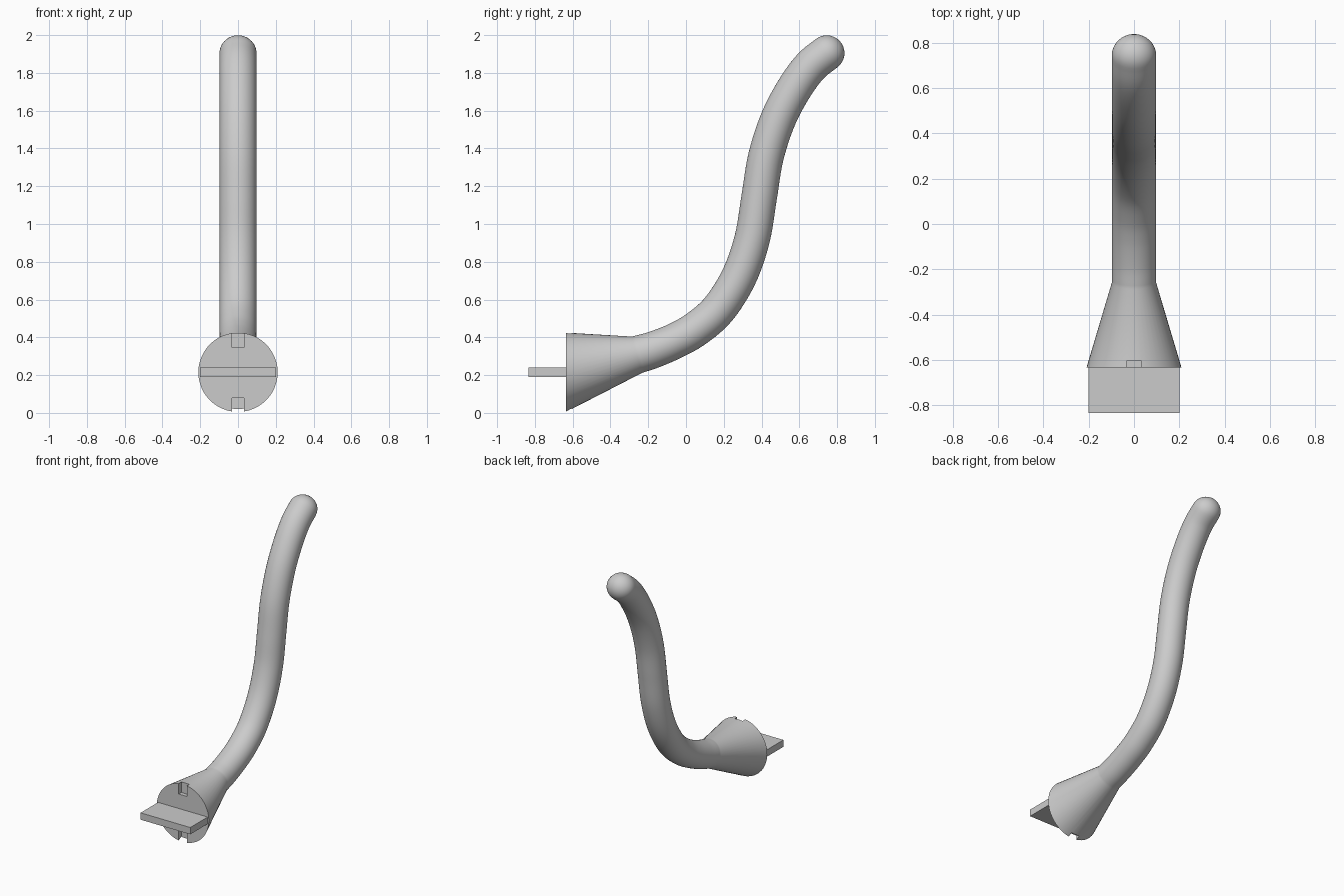
import bpy, bmesh
from math import sin, cos, pi
from mathutils import Vector

cube = bpy.data.objects.get("Cube")
if cube:
    bpy.data.objects.remove(cube, do_unlink=True)

grey = bpy.data.materials.new("plain grey")
grey.use_nodes = True
colour = (0.6, 0.6, 0.6, 1)
grey.diffuse_color = colour
grey.node_tree.nodes["Principled BSDF"].inputs["Base Color"].default_value = colour

SIDES = 48


def make_object(name, bm):
    bmesh.ops.recalc_face_normals(bm, faces=bm.faces)
    mesh = bpy.data.meshes.new(name)
    bm.to_mesh(mesh)
    bm.free()
    mesh.materials.append(grey)
    obj = bpy.data.objects.new(name, mesh)
    bpy.context.collection.objects.link(obj)
    return obj


def box(name, low, high):
    low, high = Vector(low), Vector(high)
    bm = bmesh.new()
    bmesh.ops.create_cube(bm, size=1)
    for v in bm.verts:
        v.co = v.co * (high - low) + (low + high) / 2
    return make_object(name, bm)


def ring(bm, centre, tangent, rx, rn):
    """Ellipse of vertices across the path, which lies in the y-z plane."""
    normal = Vector((0, -tangent.z, tangent.y)).normalized()
    angles = [2 * pi * i / SIDES for i in range(SIDES)]
    return [bm.verts.new(centre + Vector((rx * cos(a), 0, 0)) + normal * rn * sin(a))
            for a in angles]


def catmull(p0, p1, p2, p3, t):
    return 0.5 * (2 * p1 + (p2 - p0) * t + (2 * p0 - 5 * p1 + 4 * p2 - p3) * t ** 2
                  + (3 * p1 - p0 - 3 * p2 + p3) * t ** 3)


# Centre line of the curved handle, as (y, z)
points = [(-0.26, 0.308), (-0.17, 0.335), (-0.05, 0.385), (0.057, 0.447),
          (0.173, 0.55), (0.28, 0.72), (0.35, 0.92), (0.387, 1.14),
          (0.424, 1.36), (0.49, 1.56), (0.59, 1.74), (0.745, 1.907)]
points[-2:] = [(0.575, 1.72), (0.66, 1.835), (0.745, 1.905)]
path = [Vector((0, y, z)) for y, z in points]
ends = [2 * path[0] - path[1]] + path + [2 * path[-1] - path[-2]]
STEPS = 6
centres = [catmull(*ends[i:i + 4], s / STEPS)
           for i in range(len(path) - 1) for s in range(STEPS)] + [path[-1]]

# Flared socket and handle in one skin
RX, RN = 0.098, 0.094
bm = bmesh.new()
rings = [ring(bm, Vector((0, -0.635, 0.215)), Vector((0, 1, 0)), 0.21, 0.21)]
for i, c in enumerate(centres):
    tangent = centres[min(i + 1, len(centres) - 1)] - centres[max(i - 1, 0)]
    rn = RN + 0.006 * max(0, 1 - i / 12)
    rings.append(ring(bm, c, tangent, RX, rn))

# Rounded tip
tangent = (centres[-1] - centres[-2]).normalized()
for k in range(1, 9):
    a = k / 8 * 1.48
    rings.append(ring(bm, centres[-1] + tangent * 0.094 * sin(a), tangent,
                      RX * cos(a), RN * cos(a)))

for a, b in zip(rings, rings[1:]):
    for i in range(SIDES):
        j = (i + 1) % SIDES
        bm.faces.new((a[i], a[j], b[j], b[i]))
bm.faces.new(rings[0])
bm.faces.new(rings[-1])
handle = make_object("curved_handle", bm)

# Key notches in the rim of the socket
for name, low, high in (("top_notch", 0.345, 0.5), ("bottom_notch", -0.1, 0.08)):
    cutter = box(name, (-0.033, -0.7, low), (0.033, -0.605, high))
    cutter.hide_render = True
    cut = handle.modifiers.new(name, "BOOLEAN")
    cut.operation = "DIFFERENCE"
    cut.solver = "EXACT"
    cut.object = cutter
    bpy.context.view_layer.objects.active = handle
    bpy.ops.object.modifier_apply(modifier=cut.name)
    bpy.data.objects.remove(cutter, do_unlink=True)

bpy.ops.object.select_all(action="DESELECT")
handle.select_set(True)
bpy.context.view_layer.objects.active = handle
bpy.ops.object.shade_smooth_by_angle(angle=0.6)

# Flat blade standing out of the socket face
box("flat_blade", (-0.2, -0.835, 0.19), (0.2, -0.625, 0.24))
